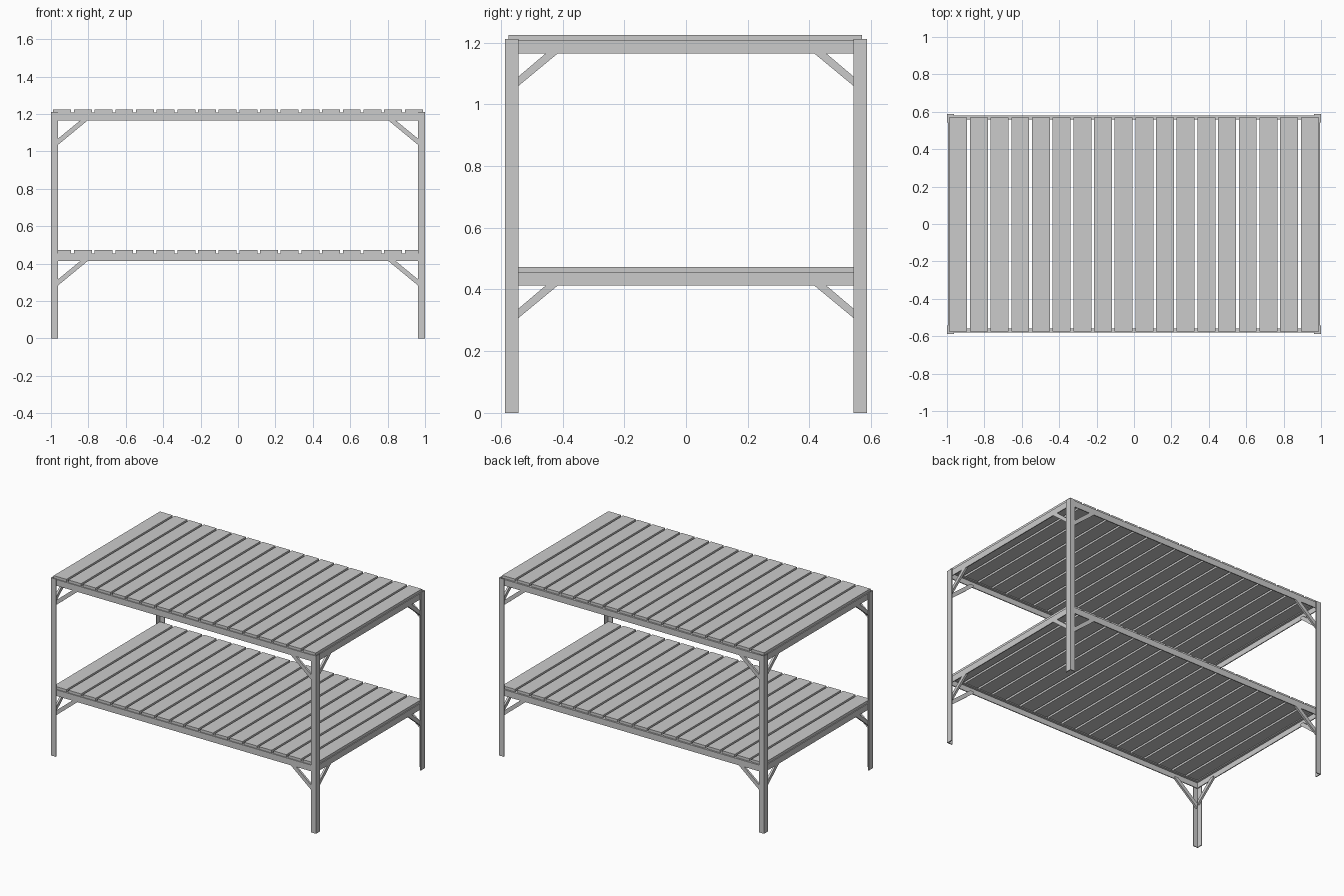
import bpy, bmesh
from mathutils import Vector

if "Cube" in bpy.data.objects:
    bpy.data.objects.remove(bpy.data.objects["Cube"])

HX, HY = 1.0, 0.587        # outer half sizes of the frame
LX, LY = 0.037, 0.044      # leg flange widths
T = 0.006                  # steel thickness
SHELVES = (("lower", 0.455), ("upper", 1.207))   # top height of the rails


def prism(name, points, direction):
    """Extrude a closed planar profile along a direction."""
    bm = bmesh.new()
    face = bm.faces.new([bm.verts.new(p) for p in points])
    geo = bmesh.ops.extrude_face_region(bm, geom=[face])["geom"]
    bmesh.ops.translate(bm, vec=Vector(direction),
                        verts=[g for g in geo if isinstance(g, bmesh.types.BMVert)])
    bmesh.ops.recalc_face_normals(bm, faces=bm.faces)
    mesh = bpy.data.meshes.new(name)
    bm.to_mesh(mesh)
    bm.free()
    ob = bpy.data.objects.new(name, mesh)
    bpy.context.collection.objects.link(ob)
    return ob


def angle(a, b):
    """L-shaped section with its corner at the origin."""
    return [(0, 0), (a, 0), (a, T), (T, T), (T, b), (0, b)]


# angle-steel legs, corner facing outwards
for sx, side in ((-1, "left"), (1, "right")):
    for sy, end in ((-1, "front"), (1, "back")):
        prism(f"{end}_{side}_leg",
              [(sx * (HX - u), sy * (HY - v), 0) for u, v in angle(LX, LY)], (0, 0, 1.212))

for level, z in SHELVES:
    # long and short angle rails, narrow flange on top under the slats
    for s, end, side in ((-1, "front", "left"), (1, "back", "right")):
        prism(f"{level}_{end}_rail",
              [(-HX + T, s * (HY - T - u), z - v) for u, v in angle(0.022, 0.042)],
              (2 * (HX - T), 0, 0))
        prism(f"{level}_{side}_rail",
              [(s * (HX - T - u), -HY + T, z - v) for u, v in angle(0.022, 0.042)],
              (0, 2 * (HY - T), 0))

    # diagonal corner braces, tucked behind legs and rails
    low = z - 0.042
    for sx, side in ((-1, "left"), (1, "right")):
        for sy, end in ((-1, "front"), (1, "back")):
            long_pts = [(0.018, -0.146), (0.195, 0), (0.195, 0.012), (0.170, 0.012), (0.018, -0.113)]
            prism(f"{level}_{end}_{side}_long_brace",
                  [(sx * (HX - u), sy * (HY - T), low + w) for u, w in long_pts], (0, -sy * 0.014, 0))
            short_pts = [(0.022, -0.124), (0.172, 0), (0.172, 0.012), (0.147, 0.012), (0.022, -0.094)]
            prism(f"{level}_{end}_{side}_short_brace",
                  [(sx * (HX - T), sy * (HY - u), low + w) for u, w in short_pts], (-sx * 0.014, 0, 0))

    # shelf slats
    n, w, edge = 18, 0.096, 0.988
    pitch = (2 * edge - w) / (n - 1)
    for i in range(n):
        x = -edge + i * pitch
        prism(f"{level}_slat_{i + 1}",
              [(x, -0.575, z), (x + w, -0.575, z), (x + w, 0.570, z), (x, 0.570, z)], (0, 0, 0.018))
